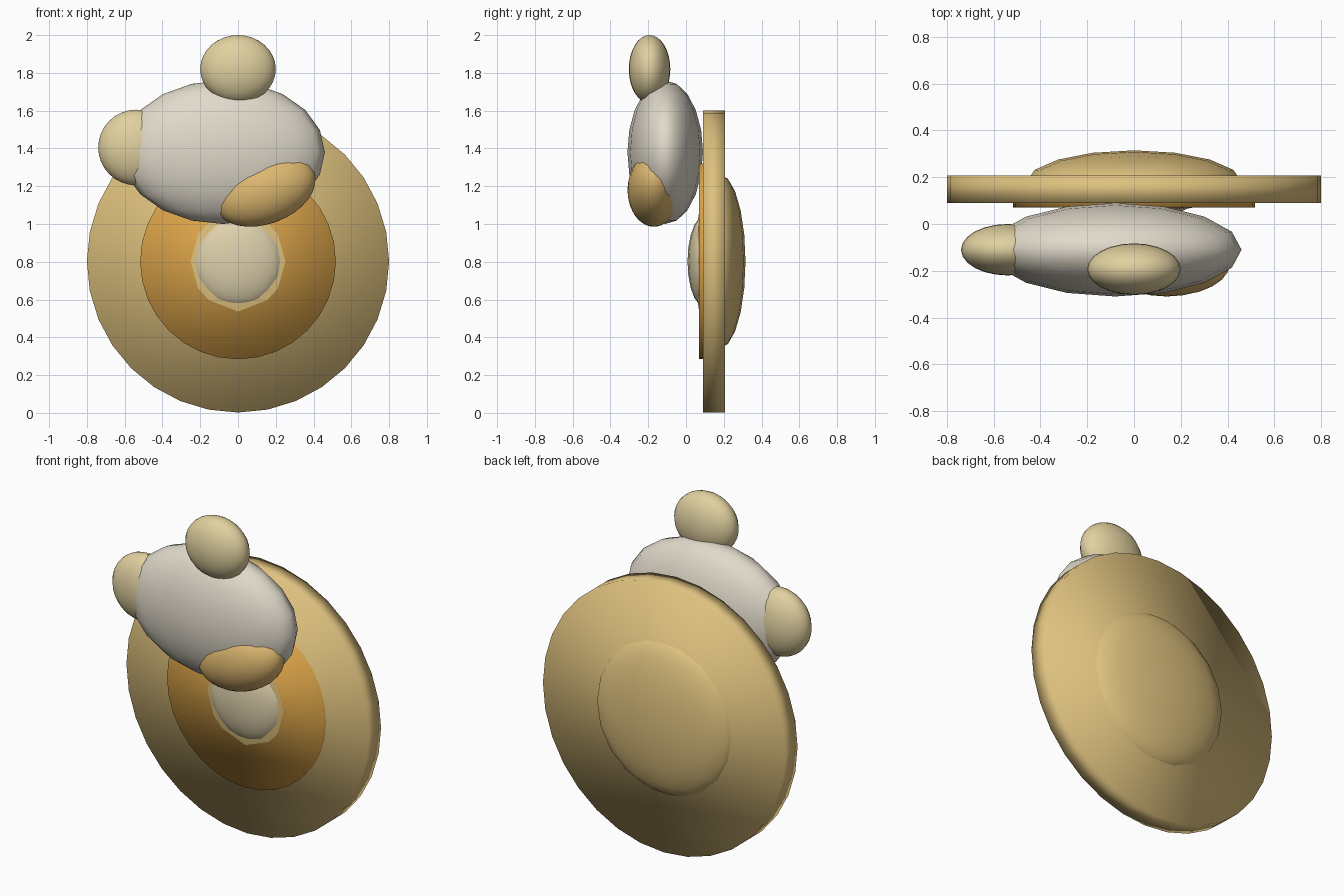
import bpy
import math

if "Cube" in bpy.data.objects:
    bpy.data.objects.remove(bpy.data.objects["Cube"])


def material(name, rgb):
    """Flat material from 0-255 display values, stored linear."""
    m = bpy.data.materials.new(name)
    lin = [((c / 255 + 0.055) / 1.055) ** 2.4 for c in rgb]
    m.diffuse_color = (*lin, 1.0)
    m.use_nodes = True
    m.node_tree.nodes["Principled BSDF"].inputs["Base Color"].default_value = m.diffuse_color
    return m


TAN = material("tan", (222, 193, 126))
ORANGE = material("amber", (222, 166, 74))
CREAM = material("cream", (225, 209, 160))
GREY_CREAM = material("pale_cream", (222, 208, 172))
WHITE = material("off_white", (225, 218, 203))
OCHRE = material("ochre", (222, 184, 112))


def finish(name, mat):
    ob = bpy.context.object
    ob.name = name
    ob.data.name = name
    ob.data.materials.append(mat)
    bpy.ops.object.shade_smooth()
    return ob


def ellipsoid(name, centre, radii, mat, tilt=0.0, segs=16, rings=10):
    bpy.ops.mesh.primitive_uv_sphere_add(segments=segs, ring_count=rings, radius=1, location=centre)
    ob = finish(name, mat)
    ob.scale = radii
    ob.rotation_euler = (0, -math.radians(tilt), 0)
    return ob


def disc(name, radius, y_front, y_back, mat):
    """Upright disc facing the front."""
    bpy.ops.mesh.primitive_cylinder_add(
        vertices=32, radius=radius, depth=y_back - y_front,
        location=(0, (y_front + y_back) / 2, 0.802),
        rotation=(math.pi / 2, 0, 0))
    return finish(name, mat)


# Round plate, its coloured inlay and the domed hub that pierces both
disc("plate", 0.80, 0.09, 0.207, TAN)
disc("inlay", 0.518, 0.07, 0.15, ORANGE)
ellipsoid("hub_dome", (0, 0.18, 0.802), (0.46, 0.135, 0.46), TAN)
ellipsoid("hub_centre", (0, 0.097, 0.802), (0.24, 0.089, 0.24), GREY_CREAM)

# Large rounded body in front with its knobs and lower patch
ellipsoid("body", (-0.08, -0.11, 1.38), (0.54, 0.2, 0.38), WHITE)
ellipsoid("top_knob", (0, -0.193, 1.82), (0.2, 0.11, 0.18), CREAM, segs=24, rings=16)
ellipsoid("side_knob", (-0.54, -0.11, 1.405), (0.2, 0.11, 0.2), CREAM, segs=24, rings=16)
ellipsoid("lower_patch", (0.14, -0.17, 1.18), (0.28, 0.14, 0.18), OCHRE, tilt=20, segs=24, rings=16)
